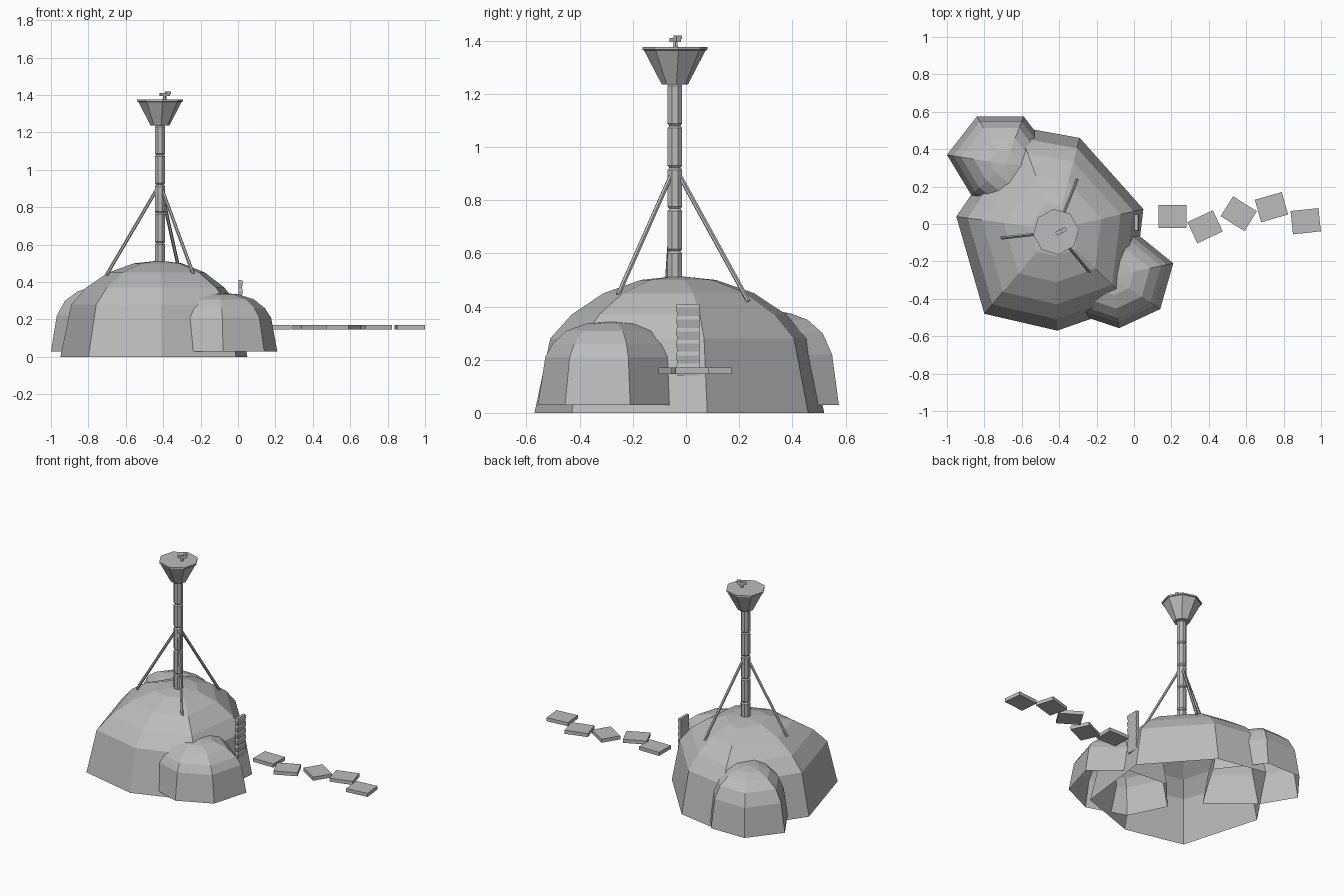
import bpy, bmesh, math
from mathutils import Vector, Matrix

cube = bpy.data.objects.get("Cube")
if cube:
    bpy.data.objects.remove(cube, do_unlink=True)

GREY = (0.5, 0.5, 0.5, 1)
grey = bpy.data.materials.new("plain_grey")
grey.use_nodes = True
grey.diffuse_color = GREY
grey.node_tree.nodes["Principled BSDF"].inputs["Base Color"].default_value = GREY


def add_object(name, bm):
    bmesh.ops.recalc_face_normals(bm, faces=bm.faces)
    mesh = bpy.data.meshes.new(name)
    bm.to_mesh(mesh)
    bm.free()
    mesh.materials.append(grey)
    obj = bpy.data.objects.new(name, mesh)
    bpy.context.collection.objects.link(obj)
    return obj


def loft(bm, rings, cap_bottom=False, cap_top=False):
    loops = [[bm.verts.new(p) for p in ring] for ring in rings]
    n = len(loops[0])
    for low, high in zip(loops, loops[1:]):
        for i in range(n):
            j = (i + 1) % n
            bm.faces.new((low[i], low[j], high[j], high[i]))
    if cap_bottom:
        bm.faces.new(loops[0][::-1])
    if cap_top:
        bm.faces.new(loops[-1])
    return loops


def dome(name, outline, centre, profile, top):
    """Open shell: an irregular outline shrinking toward an apex."""
    bm = bmesh.new()
    c = Vector(centre)
    rings = []
    for scale, z in profile:
        flat = [c + (Vector(p) - c) * scale for p in outline]
        rings.append([(p.x, p.y, z) for p in flat])
    last = loft(bm, rings)[-1]
    apex = bm.verts.new((c.x, c.y, top))
    for i, v in enumerate(last):
        bm.faces.new((v, last[(i + 1) % len(last)], apex))
    add_object(name, bm)


def turned(name, centre, profile, sides=8, phase=0.0):
    """Closed faceted column from (radius, height) pairs."""
    bm = bmesh.new()
    angles = [phase + math.tau * i / sides for i in range(sides)]
    loft(bm, [[(centre[0] + r * math.cos(a), centre[1] + r * math.sin(a), z)
               for a in angles] for r, z in profile], True, True)
    add_object(name, bm)


def box(name, centre, size, turn=0.0):
    bm = bmesh.new()
    bmesh.ops.create_cube(bm, size=1, matrix=Matrix.Translation(centre)
                          @ Matrix.Rotation(math.radians(turn), 4, "Z")
                          @ Matrix.Diagonal((*size, 1)))
    add_object(name, bm)


def rod(name, start, end, radius, sides=6):
    a, b = Vector(start), Vector(end)
    bm = bmesh.new()
    bmesh.ops.create_cone(bm, cap_ends=True, segments=sides, radius1=radius,
                          radius2=radius, depth=(b - a).length,
                          matrix=Matrix.Translation((a + b) / 2)
                          @ (b - a).to_track_quat("Z", "Y").to_matrix().to_4x4())
    add_object(name, bm)


# Domed shells
dome("main_dome",
     [(.05, .08), (-.29, .46), (-.62, .52), (-.95, .04),
      (-.8, -.48), (-.41, -.57), (-.01, -.43)],
     (-.42, -.03),
     [(1, 0), (.89, .28), (.74, .37), (.52, .45), (.26, .5)], .515)
dome("front_side_dome",
     [(.21, -.21), (.14, -.455), (-.08, -.557), (-.34, -.47),
      (-.46, -.23), (-.28, -.02), (0, -.04)],
     (-.12, -.28),
     [(1, .03), (.9, .21), (.8, .26), (.62, .308), (.36, .335)], .345)
dome("back_side_dome",
     [(-1, .37), (-.84, .575), (-.59, .575), (-.38, .3),
      (-.6, -.06), (-.87, .155)],
     (-.69, .32),
     [(1, .03), (.9, .22), (.76, .3), (.54, .35), (.28, .375)], .385)

# Segmented mast
MAST = (-.417, -.042)
PHASE = math.pi / 8
joints = [.45, .608, .768, .922, 1.08, 1.238]
for k, (low, high) in enumerate(zip(joints, joints[1:])):
    turned(f"mast_segment_{k + 1}", MAST,
           [(.023, low), (.03, low + .008), (.03, high - .008), (.023, high)],
           phase=PHASE)

# Flared bowl with a flat lid
turned("mast_bowl", MAST,
       [(.05, 1.236), (.117, 1.364), (.123, 1.366), (.123, 1.376)], phase=.12)

# Small beacon on the lid
BEACON = (MAST[0] + .025, MAST[1] + .002)
turned("beacon_post", BEACON, [(.012, 1.37), (.008, 1.4)], 6)
box("beacon_head", (*BEACON, 1.403), (.055, .02, .014), 28)
box("beacon_tip", (BEACON[0] + .018, BEACON[1] + .009, 1.413), (.024, .022, .014), 28)

# Bracing struts
feet = [(-.705, -.075, .435), (-.305, .235, .42), (-.24, -.255, .445)]
for k, foot in enumerate(feet):
    rod(f"brace_{k + 1}", (*MAST, .925), foot, .009)

# Slatted entrance panel, each slat flaring slightly at its top
SLATS, BASE, STEP = 6, .14, .045
for k in range(SLATS):
    z = BASE + k * STEP
    bm = bmesh.new()
    loft(bm, [[(.003, -.032 - f, h), (.02 + f, -.032 - f, h),
               (.02 + f, .05, h), (.003, .05, h)]
              for f, h in ((0, z), (.006, z + STEP * .7), (.002, z + STEP))],
         True, True)
    add_object(f"entrance_slat_{k + 1}", bm)

# Floating path of stepping slabs
slabs = [(.205, .04, 0), (.38, -.015, 25), (.56, .055, -32),
         (.735, .09, 16), (.918, .015, 6)]
for k, (x, y, turn) in enumerate(slabs):
    box(f"path_slab_{k + 1}", (x, y, .158), (.15, .125, .024), turn)
